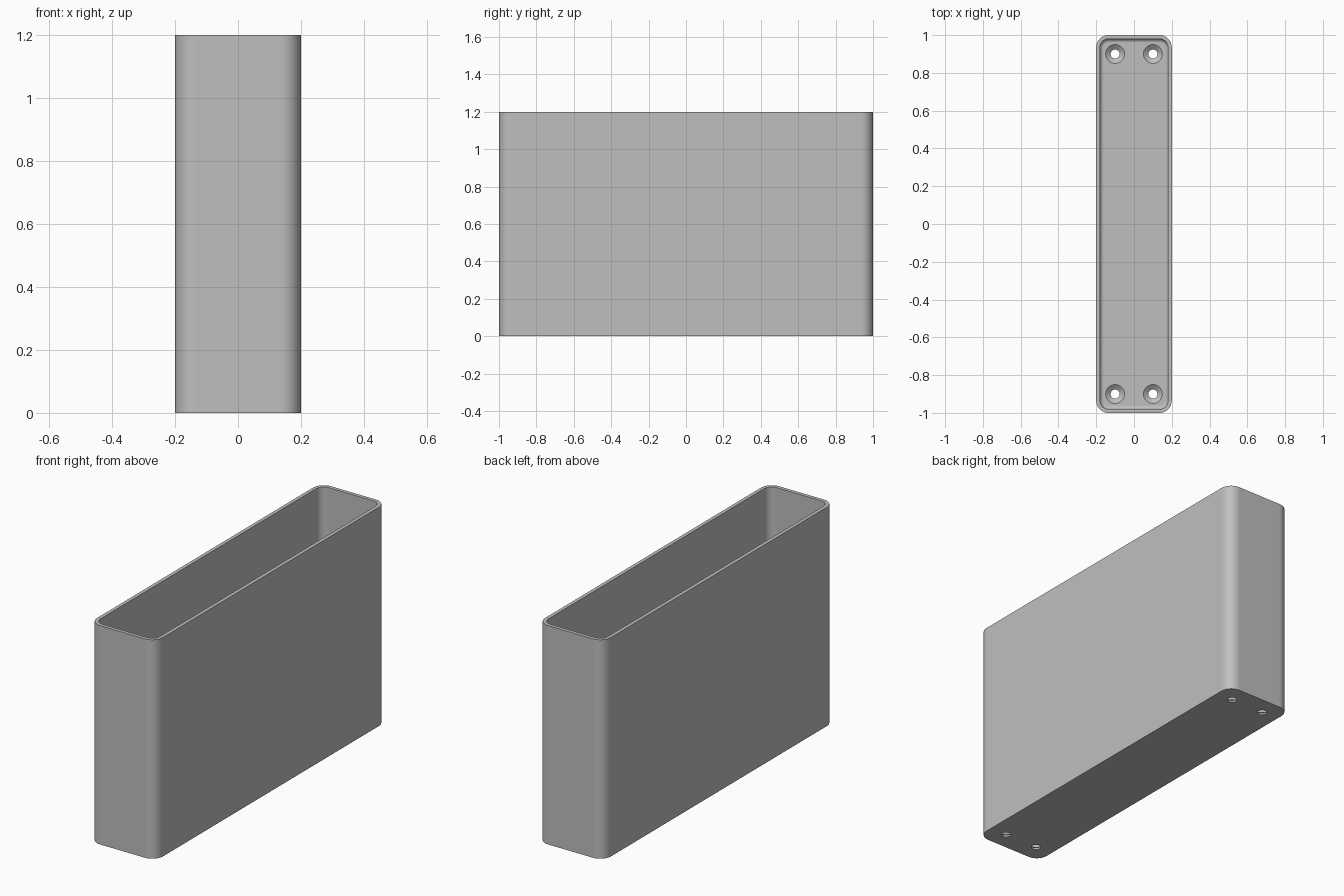
import bpy
import bmesh
from math import cos, sin, pi, radians

WIDTH, DEPTH, HEIGHT = 0.4, 2.0, 1.2
CORNER, WALL, FLOOR, FILLET = 0.065, 0.02, 0.03, 0.02
HOLE_X, HOLE_Y, HOLE_R, SINK_R = 0.1, 0.9, 0.024, 0.05
STEPS = 10

if "Cube" in bpy.data.objects:
    bpy.data.objects.remove(bpy.data.objects["Cube"], do_unlink=True)

grey = bpy.data.materials.new("plain grey")
grey.use_nodes = True
grey.diffuse_color = (0.52, 0.52, 0.52, 1)
grey.node_tree.nodes["Principled BSDF"].inputs["Base Color"].default_value = grey.diffuse_color


def rounded_ring(bm, inset, z):
    """Rounded rectangle of vertices, inset from the outer outline."""
    r = CORNER - inset
    cx, cy = WIDTH / 2 - CORNER, DEPTH / 2 - CORNER
    ring = []
    for q, (sx, sy) in enumerate([(1, 1), (-1, 1), (-1, -1), (1, -1)]):
        for i in range(STEPS + 1):
            a = (q + i / STEPS) * pi / 2
            ring.append(bm.verts.new((sx * cx + r * cos(a), sy * cy + r * sin(a), z)))
    return ring


def circle_ring(bm, x, y, r, z, n=32):
    return [bm.verts.new((x + r * cos(2 * pi * i / n), y + r * sin(2 * pi * i / n), z))
            for i in range(n)]


def skin(bm, rings):
    """Join successive rings with quads and cap both ends."""
    for a, b in zip(rings, rings[1:]):
        n = len(a)
        for i in range(n):
            j = (i + 1) % n
            bm.faces.new((a[i], a[j], b[j], b[i]))
    bm.faces.new(rings[0][::-1])
    bm.faces.new(rings[-1])


def make_object(name, bm):
    bmesh.ops.recalc_face_normals(bm, faces=bm.faces[:])
    mesh = bpy.data.meshes.new(name)
    bm.to_mesh(mesh)
    bm.free()
    mesh.materials.append(grey)
    obj = bpy.data.objects.new(name, mesh)
    bpy.context.collection.objects.link(obj)
    return obj


# Open-topped box: outer wall, rim, inner wall and filleted floor
bm = bmesh.new()
rings = [rounded_ring(bm, 0, 0), rounded_ring(bm, 0, HEIGHT), rounded_ring(bm, WALL, HEIGHT)]
for i in range(7):
    a = i / 6 * pi / 2
    rings.append(rounded_ring(bm, WALL + FILLET * (1 - cos(a)), FLOOR + FILLET * (1 - sin(a))))
skin(bm, rings)
box = make_object("open_box", bm)

# Four countersunk screw holes through the floor
bm = bmesh.new()
for x in (-HOLE_X, HOLE_X):
    for y in (-HOLE_Y, HOLE_Y):
        skin(bm, [circle_ring(bm, x, y, r, z) for r, z in (
            (HOLE_R, -0.05), (HOLE_R, FLOOR - 0.02), (SINK_R, FLOOR), (SINK_R, FLOOR + 0.05))])
cutter = make_object("screw_hole_cutter", bm)
cutter.hide_render = True

bpy.ops.object.select_all(action="DESELECT")
bpy.context.view_layer.objects.active = box
box.select_set(True)
cut = box.modifiers.new("screw holes", "BOOLEAN")
cut.operation = "DIFFERENCE"
cut.solver = "EXACT"
cut.object = cutter
bpy.ops.object.modifier_apply(modifier=cut.name)
bpy.data.objects.remove(cutter, do_unlink=True)

# Smooth corners with crisp rims and flat walls
bpy.ops.object.shade_smooth_by_angle(angle=radians(30))
flat = box.modifiers.new("flat walls", "WEIGHTED_NORMAL")
flat.keep_sharp = True
